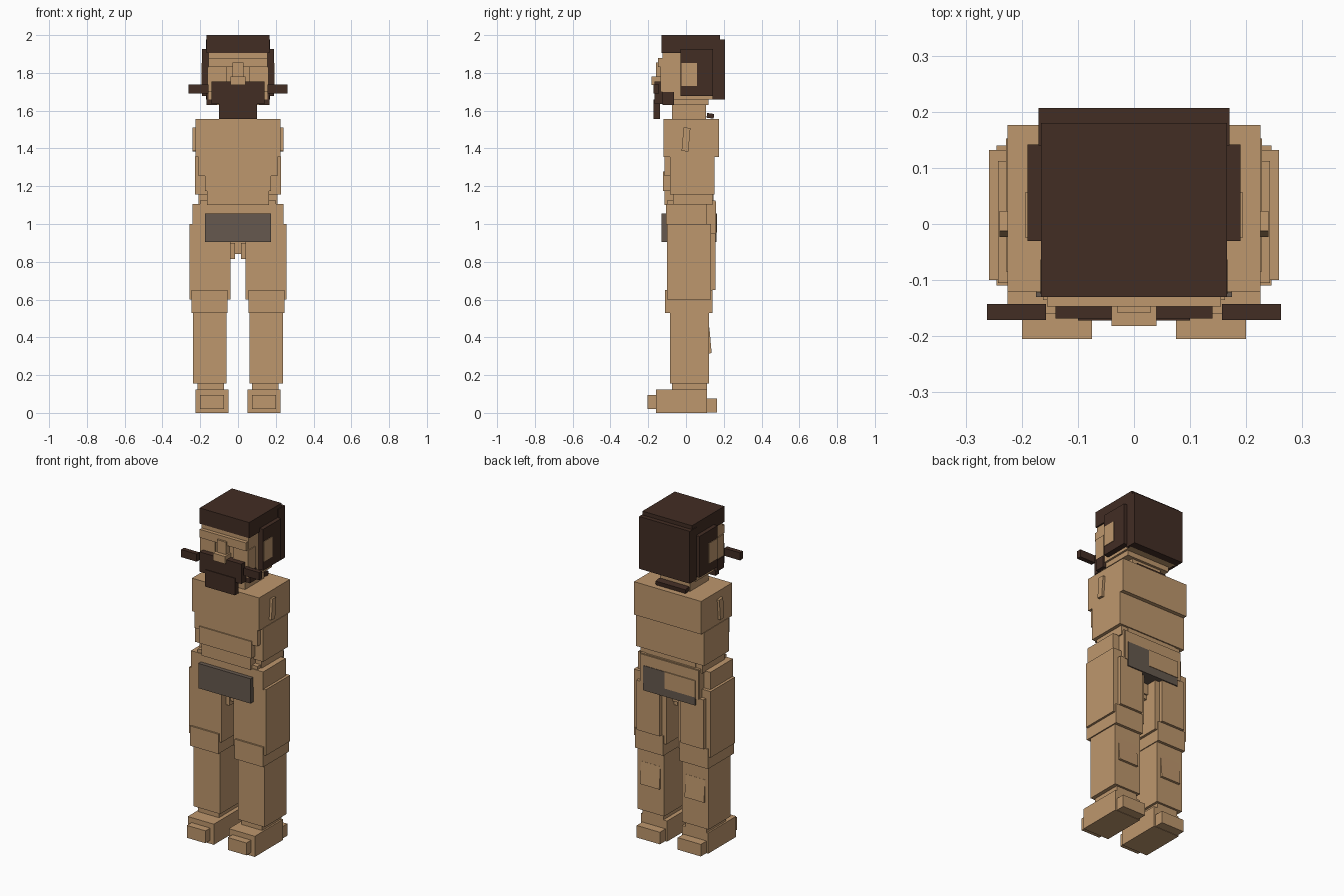
import bpy
from math import radians


def material(name, rgb):
    """Flat colour from 0-255 display values."""
    def lin(c):
        c /= 255
        return c / 12.92 if c <= 0.04045 else ((c + 0.055) / 1.055) ** 2.4
    m = bpy.data.materials.new(name)
    m.diffuse_color = (*[lin(c) for c in rgb], 1)
    return m


SKIN = material("skin_tan", (190, 151, 109))
HAIR = material("hair_brown", (66, 45, 36))
CLOTH = material("cloth_grey_brown", (102, 89, 78))


def box(name, x, y, z, mat=SKIN, tilt=0):
    """Box from its x, y and z ranges, tilted about x in degrees."""
    lo, hi = zip(x, y, z)
    bpy.ops.mesh.primitive_cube_add(
        size=1, location=[(a + b) / 2 for a, b in zip(lo, hi)],
        rotation=(radians(tilt), 0, 0))
    ob = bpy.context.object
    ob.name = name
    ob.scale = [b - a for a, b in zip(lo, hi)]
    ob.data.materials.append(mat)
    return ob


def mid(name, half, y, z, mat=SKIN, tilt=0):
    """Box centred on x = 0."""
    return box(name, (-half, half), y, z, mat, tilt)


def pair(name, x, y, z, mat=SKIN, tilt=0):
    """Mirrored left and right boxes."""
    box(name + "_left", x, y, z, mat, tilt)
    box(name + "_right", (-x[1], -x[0]), y, z, mat, tilt)


# Legs and feet
pair("foot", (0.05, 0.225), (-0.16, 0.11), (0, 0.125))
pair("toes", (0.075, 0.2), (-0.205, -0.15), (0.02, 0.095))
pair("heel", (0.06, 0.215), (0.10, 0.165), (0.002, 0.075))
pair("ankle", (0.075, 0.215), (-0.075, 0.11), (0.12, 0.16))
pair("shin", (0.06, 0.238), (-0.085, 0.123), (0.155, 0.54))
pair("calf", (0.085, 0.215), (0.105, 0.13), (0.315, 0.45), tilt=5)
pair("knee", (0.055, 0.245), (-0.11, 0.14), (0.53, 0.65))
pair("thigh", (0.04, 0.258), (-0.1, 0.132), (0.6, 1.0))
pair("thigh_back", (0.07, 0.225), (0.12, 0.155), (0.65, 0.95))

# Hips and loincloth
mid("crotch", 0.04, (-0.05, 0.07), (0.84, 0.92))
pair("crotch_fold", (0.015, 0.04), (-0.06, 0.06), (0.815, 0.9))
mid("hips", 0.242, (-0.105, 0.112), (0.995, 1.105))
mid("hip_core", 0.2, (-0.1, 0.155), (0.95, 1.125))
mid("buttocks", 0.195, (0.1, 0.159), (0.945, 1.12))
mid("loincloth", 0.175, (-0.13, 0.162), (0.905, 1.055), CLOTH)
box("buttock_patch", (-0.176, 0.03), (0.158, 0.165), (0.955, 1.056))

# Torso
mid("waist", 0.165, (-0.115, 0.145), (1.1, 1.18))
mid("waist_side", 0.208, (-0.07, 0.14), (1.1, 1.16))
mid("ribs", 0.228, (-0.085, 0.152), (1.155, 1.357))
mid("chest_front", 0.21, (-0.115, -0.07), (1.255, 1.357))
mid("belly", 0.175, (-0.122, -0.07), (1.175, 1.277))
mid("chest", 0.225, (-0.12, 0.176), (1.355, 1.555))
pair("shoulder_stub", (0.22, 0.24), (-0.018, 0.018), (1.385, 1.51), tilt=-5)

# Neck and head
mid("neck", 0.1, (-0.075, 0.105), (1.55, 1.67))
mid("nape_hair", 0.1, (0.11, 0.148), (1.56, 1.585), HAIR, tilt=-8)
mid("jaw", 0.145, (-0.12, 0.12), (1.63, 1.7))
mid("head", 0.157, (-0.125, 0.16), (1.66, 1.91))
mid("brow", 0.155, (-0.147, -0.1), (1.83, 1.88))
pair("cheek", (0.06, 0.162), (-0.135, -0.065), (1.7, 1.83))
mid("nose_bridge", 0.03, (-0.158, -0.12), (1.77, 1.855))
mid("nose_tip", 0.04, (-0.182, -0.12), (1.735, 1.78))

# Hair and ears
mid("hair_top", 0.166, (-0.13, 0.18), (1.905, 2.0), HAIR)
mid("hair_back", 0.17, (0.14, 0.207), (1.66, 1.977), HAIR)
pair("hair_side", (0.15, 0.19), (-0.03, 0.142), (1.677, 1.927), HAIR)
pair("ear", (0.17, 0.193), (-0.025, 0.057), (1.73, 1.852))

# Beard and moustache
mid("beard", 0.14, (-0.168, -0.12), (1.635, 1.755), HAIR)
mid("chin_beard", 0.1, (-0.172, -0.138), (1.557, 1.66), HAIR)
pair("sideburn", (0.11, 0.167), (-0.125, -0.063), (1.63, 1.7), HAIR)
pair("moustache_tip", (0.157, 0.262), (-0.171, -0.143), (1.692, 1.738), HAIR)
